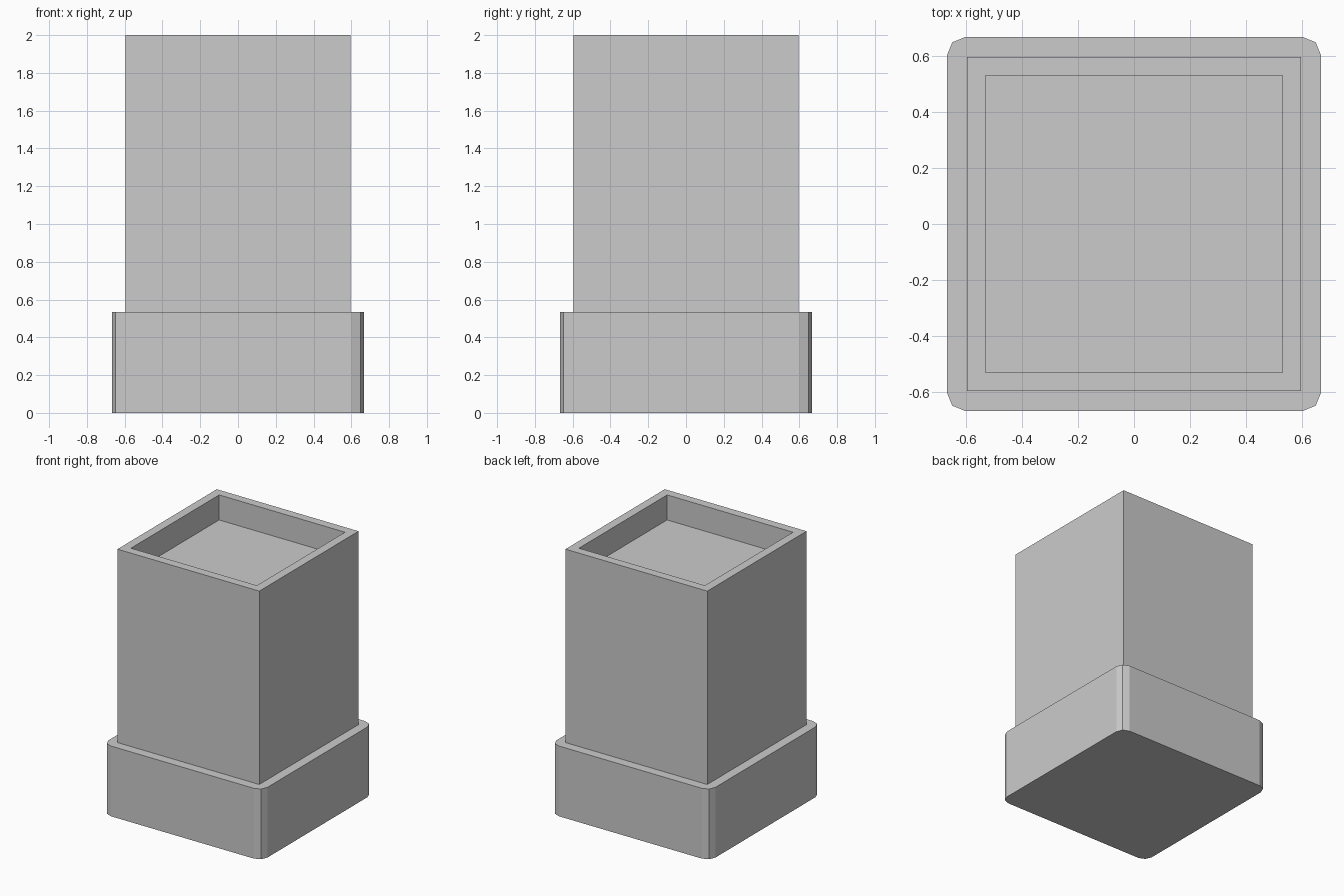
import bpy, bmesh

if "Cube" in bpy.data.objects:
    bpy.data.objects.remove(bpy.data.objects["Cube"])


def make_block(name, half, z0, z1, edit):
    """Square block between two heights, refined by an edit function."""
    bm = bmesh.new()
    bmesh.ops.create_cube(bm, size=1)
    for v in bm.verts:
        v.co.x *= 2 * half
        v.co.y *= 2 * half
        v.co.z = z1 if v.co.z > 0 else z0
    bm.normal_update()
    edit(bm)
    bmesh.ops.recalc_face_normals(bm, faces=bm.faces)
    mesh = bpy.data.meshes.new(name)
    bm.to_mesh(mesh)
    bm.free()
    obj = bpy.data.objects.new(name, mesh)
    bpy.context.collection.objects.link(obj)
    return obj


def round_corners(bm):
    uprights = [e for e in bm.edges
                if abs(e.verts[0].co.z - e.verts[1].co.z) > 0.1]
    bmesh.ops.bevel(bm, geom=uprights, offset=0.067, segments=2,
                    profile=0.5, affect='EDGES')


def recess_top(bm):
    top = max(bm.faces, key=lambda f: f.calc_center_median().z)
    bmesh.ops.inset_region(bm, faces=[top], thickness=0.094)
    floor = bmesh.ops.extrude_face_region(bm, geom=[top])['geom']
    verts = [g for g in floor if isinstance(g, bmesh.types.BMVert)]
    bmesh.ops.translate(bm, verts=verts, vec=(0, 0, -0.19))
    if top.is_valid:
        bm.faces.remove(top)


# Wide plinth with rounded upright corners
make_block("base", 0.667, 0, 0.533, round_corners)

# Square column with a shallow recess in its top, seated in the plinth
make_block("column", 0.595, 0.51, 2.0, recess_top)
